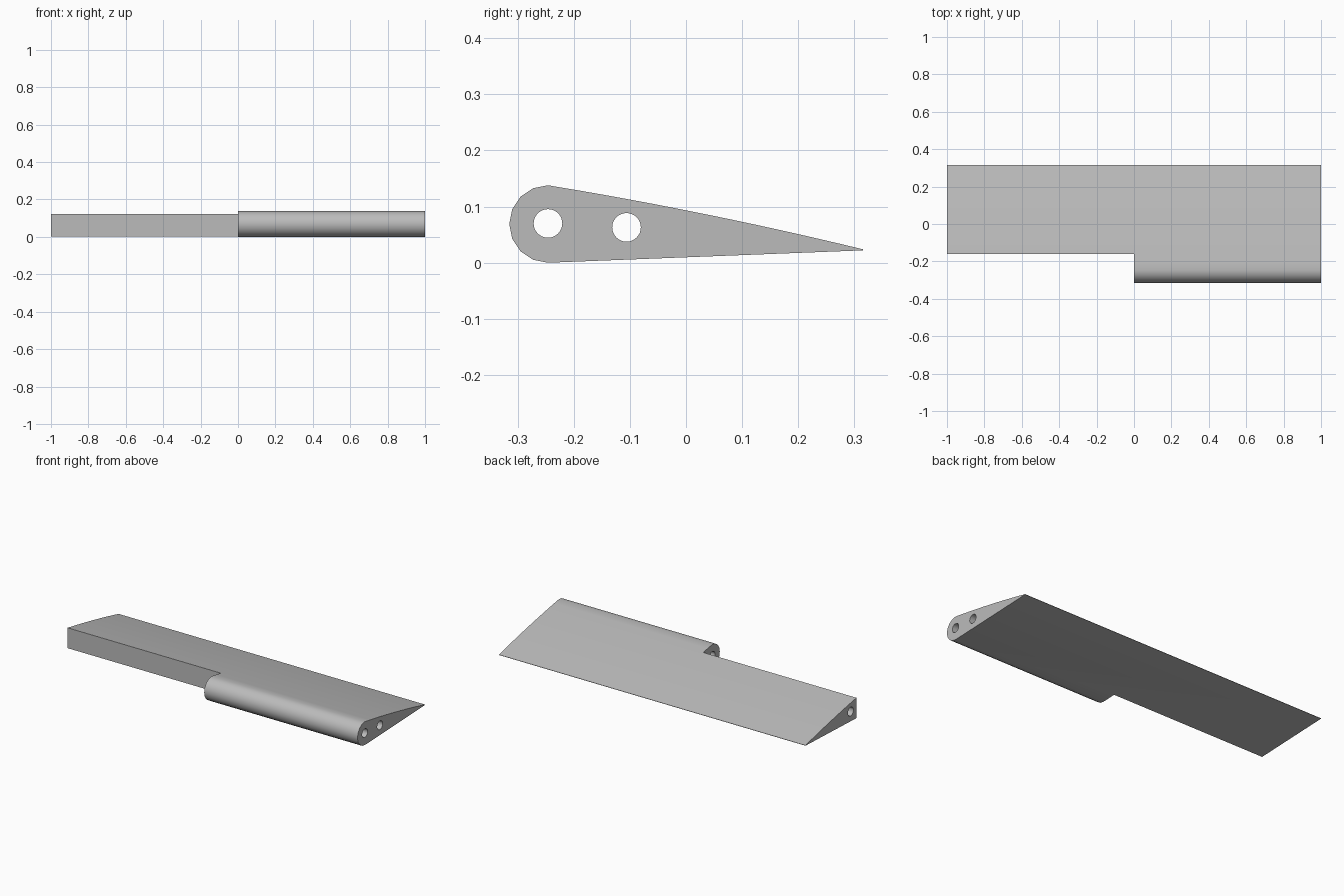
import bpy, bmesh
from math import sin, cos, pi
from mathutils import Matrix

cube = bpy.data.objects.get("Cube")
if cube:
    bpy.data.objects.remove(cube)

grey = bpy.data.materials.new("plain grey")
grey.use_nodes = True
colour = (0.5, 0.5, 0.5, 1)
grey.diffuse_color = colour
grey.node_tree.nodes["Principled BSDF"].inputs["Base Color"].default_value = colour

NOSE_Y, NOSE_R = -0.246, 0.069
TAIL_Y, TAIL_TOP, TAIL_LOW = 0.315, 0.024, 0.022


def make_object(name, bm):
    bmesh.ops.recalc_face_normals(bm, faces=bm.faces)
    mesh = bpy.data.meshes.new(name)
    bm.to_mesh(mesh)
    bm.free()
    mesh.materials.append(grey)
    obj = bpy.data.objects.new(name, mesh)
    bpy.context.collection.objects.link(obj)
    return obj


def rod(name, y, z, radius):
    bm = bmesh.new()
    turn = Matrix.Translation((0, y, z)) @ Matrix.Rotation(pi / 2, 4, 'Y')
    bmesh.ops.create_cone(bm, cap_ends=True, segments=32, radius1=radius,
                          radius2=radius, depth=2.4, matrix=turn)
    return make_object(name, bm)


# Wing section: round nose, gently arched top, straight underside
profile = [(NOSE_Y - NOSE_R * sin(i * pi / 8), NOSE_R - NOSE_R * cos(i * pi / 8))
           for i in range(9)]
for i in range(1, 13):
    t = i / 12
    arch = 0.022 * t * (1 - t)
    profile.append((NOSE_Y + (TAIL_Y - NOSE_Y) * t,
                    2 * NOSE_R + (TAIL_TOP - 2 * NOSE_R) * t + arch))
profile.append((TAIL_Y, TAIL_LOW))

bm = bmesh.new()
face = bm.faces.new([bm.verts.new((-1, y, z)) for y, z in profile])
span = bmesh.ops.extrude_face_region(bm, geom=[face])["geom"]
bmesh.ops.translate(bm, vec=(2, 0, 0),
                    verts=[v for v in span if isinstance(v, bmesh.types.BMVert)])
wing = make_object("wing_panel", bm)

# Cutters: notch in the nose and two lengthwise bores
bm = bmesh.new()
bmesh.ops.create_cube(bm, size=1, matrix=Matrix.Translation((-0.75, -0.41, 0.07))
                      @ Matrix.Diagonal((1.5, 0.5, 0.5, 1)))
cutters = [make_object("notch_cutter", bm),
           rod("nose_bore_cutter", NOSE_Y, 0.07, 0.0255),
           rod("spar_bore_cutter", -0.106, 0.063, 0.0255)]

bpy.ops.object.select_all(action='DESELECT')
wing.select_set(True)
bpy.context.view_layer.objects.active = wing
for cutter in cutters:
    cutter.hide_render = True
    cut = wing.modifiers.new(cutter.name, 'BOOLEAN')
    cut.operation = 'DIFFERENCE'
    cut.solver = 'EXACT'
    cut.object = cutter
    bpy.ops.object.modifier_apply(modifier=cut.name)
    bpy.data.objects.remove(cutter)

bpy.ops.object.shade_smooth_by_angle()
